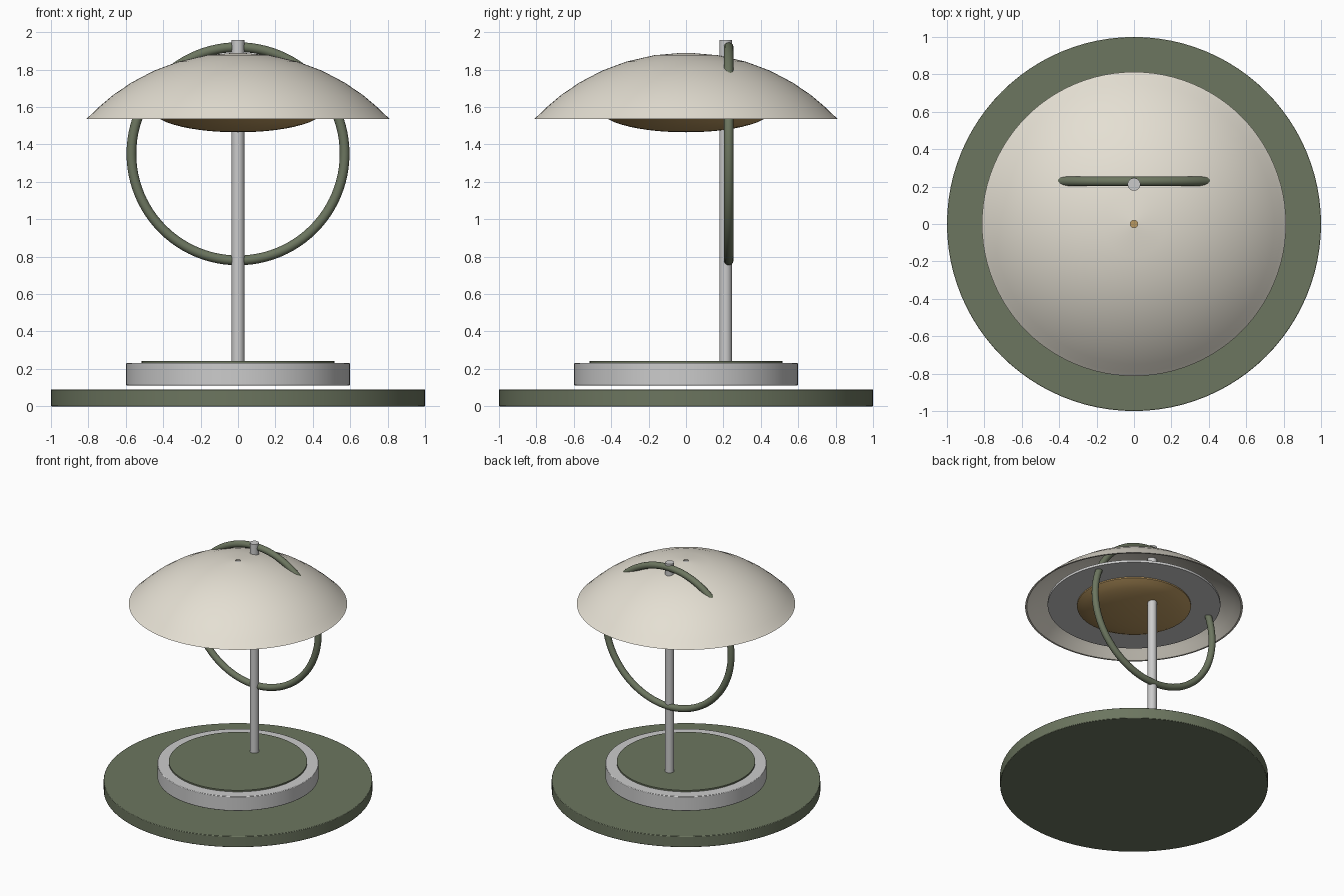
import bpy, math

if "Cube" in bpy.data.objects:
    bpy.data.objects.remove(bpy.data.objects["Cube"])


def material(name, rgb):
    m = bpy.data.materials.new(name)
    m.diffuse_color = (*rgb, 1)
    m.use_nodes = True
    m.node_tree.nodes["Principled BSDF"].inputs["Base Color"].default_value = m.diffuse_color
    return m


GREEN = material("green", (0.15, 0.18, 0.115))
CREAM = material("cream", (0.78, 0.74, 0.65))
GOLD = material("gold", (0.50, 0.32, 0.12))


def finish(ob, name, mat=None, angle=35):
    ob.name = name
    if mat:
        ob.data.materials.append(mat)
    bpy.ops.object.select_all(action='DESELECT')
    ob.select_set(True)
    bpy.context.view_layer.objects.active = ob
    bpy.ops.object.shade_smooth_by_angle(angle=math.radians(angle))
    return ob


def disc(name, r, z0, z1, mat=None, x=0, y=0, sides=96, bevel=0.0):
    bpy.ops.mesh.primitive_cylinder_add(vertices=sides, radius=r, depth=z1 - z0,
                                        location=(x, y, (z0 + z1) / 2))
    ob = finish(bpy.context.object, name, mat)
    if bevel:
        b = ob.modifiers.new("edge", 'BEVEL')
        b.width, b.segments = bevel, 2
    return ob


def lathe(name, profile, mat=None, closed=True, steps=96, angle=35):
    """Revolve (radius, height) points around z; a zero radius makes a pole."""
    verts, rings = [], []
    for r, z in profile:
        n = 1 if r == 0 else steps
        rings.append([len(verts) + i for i in range(n)])
        verts += [(r * math.cos(math.tau * i / steps), r * math.sin(math.tau * i / steps), z)
                  for i in range(n)]
    pairs = list(zip(rings, rings[1:])) + ([(rings[-1], rings[0])] if closed else [])
    faces = []
    for a, b in pairs:
        for i in range(steps):
            j = (i + 1) % steps
            quad = [a[i % len(a)], a[j % len(a)], b[j % len(b)], b[i % len(b)]]
            faces.append(list(dict.fromkeys(quad)))
    me = bpy.data.meshes.new(name)
    me.from_pydata(verts, [], faces)
    ob = bpy.data.objects.new(name, me)
    bpy.context.collection.objects.link(ob)
    return finish(ob, name, mat, angle)


# stacked base: wide foot, raised plinth, thin inlay
disc("foot_disc", 1.0, 0.0, 0.09, GREEN, bevel=0.004)
disc("plinth", 0.60, 0.112, 0.23, bevel=0.004)
disc("plinth_inlay", 0.515, 0.225, 0.242, GREEN)

# off-centre pole and the upright hoop behind it
disc("pole", 0.034, 0.235, 1.957, y=0.212, sides=32)
bpy.ops.mesh.primitive_torus_add(major_segments=96, minor_segments=16,
                                 major_radius=0.57, minor_radius=0.026,
                                 location=(0, 0.228, 1.35),
                                 rotation=(math.pi / 2, 0, 0))
finish(bpy.context.object, "hoop", GREEN, 60)

# thin domed shade with a small vent hole at the top
R, top, wall = 1.10, 1.89, 0.012
radii = [0.02, 0.17, 0.32, 0.45, 0.57, 0.67, 0.75, 0.79]
outer = [(r, top - R + math.sqrt(R * R - r * r)) for r in radii] + [(0.813, 1.535)]
inner = [(r, top - R + math.sqrt(R * R - r * r) - wall) for r in radii] + [(0.80, 1.535)]
lathe("shade", inner + outer[::-1], CREAM)

# flat reflector ring floating inside the shade opening
lathe("reflector_ring", [(0.645, 1.55), (0.645, 1.57), (0.40, 1.57), (0.40, 1.55)])

# shallow diffuser bowl, closed on top
bowl = [(0.425 * i / 10, 1.465 + 0.075 * (1 - math.sqrt(max(0, 1 - (0.93 * i / 10) ** 2))) / 0.632)
        for i in range(11)]
lathe("diffuser", bowl + [(0.425, 1.575), (0, 1.585)], GOLD, closed=False)
